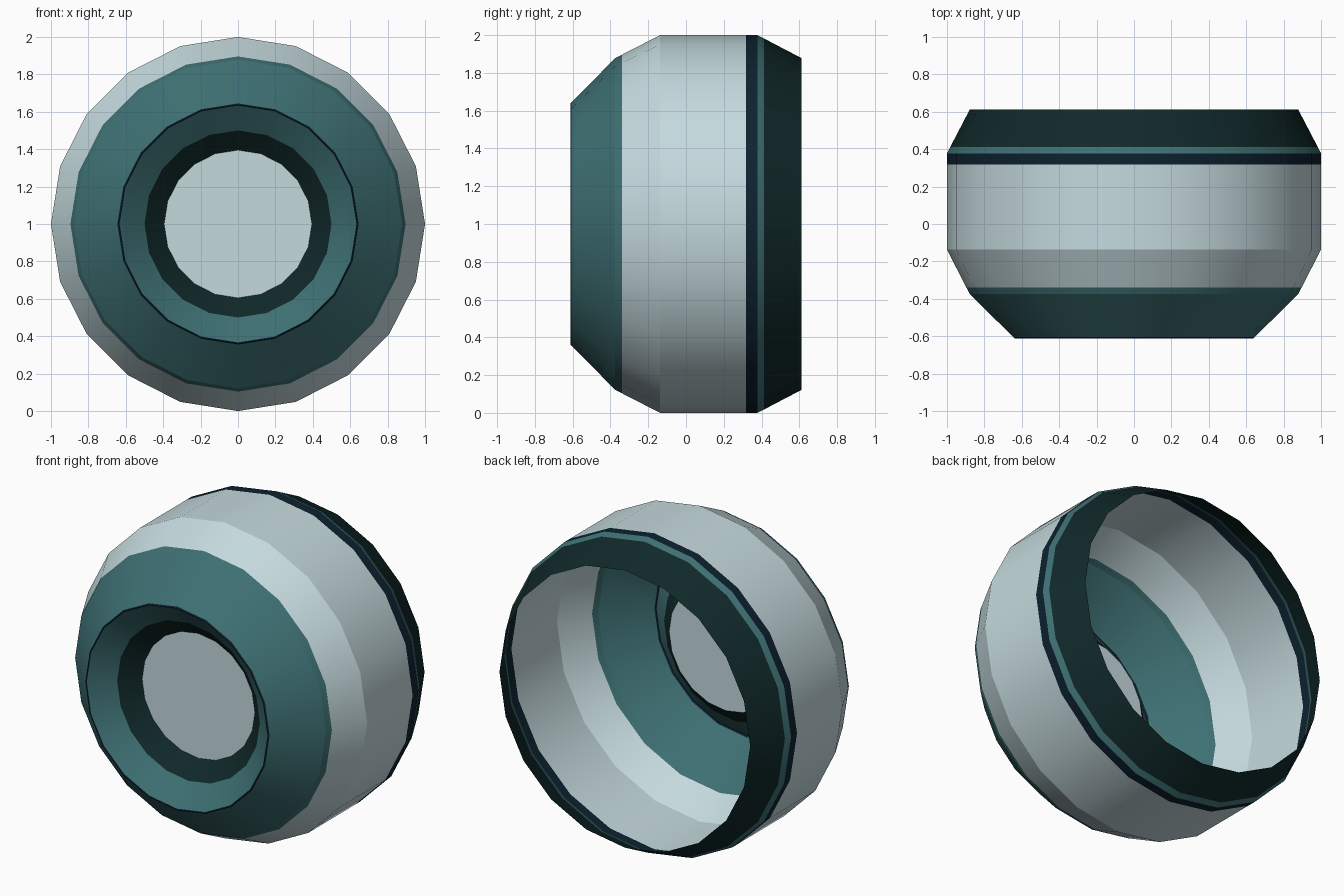
import bpy, bmesh, math

if "Cube" in bpy.data.objects:
    bpy.data.objects.remove(bpy.data.objects["Cube"])

SIDES = 20


def material(name, r, g, b):
    lin = [((c / 255 + 0.055) / 1.055) ** 2.4 for c in (r, g, b)]
    m = bpy.data.materials.new(name)
    m.diffuse_color = (*lin, 1)
    m.use_nodes = True
    m.node_tree.nodes["Principled BSDF"].inputs["Base Color"].default_value = m.diffuse_color
    return m


light = material("pale grey", 197, 218, 222)
teal = material("teal", 62, 112, 115)
dark = material("dark green", 16, 40, 41)
navy = material("dark navy", 13, 34, 48)


def lathe(name, mat, profile):
    """Spin (radius, y) points around the y axis at z = 1; hard edges between rings."""
    bm = bmesh.new()

    def ring(r, y):
        return [bm.verts.new((r * math.cos(2 * math.pi * k / SIDES), y,
                              1 + r * math.sin(2 * math.pi * k / SIDES)))
                for k in range(SIDES)]

    for a, b in zip(profile, profile[1:]):
        ra, rb = ring(*a), ring(*b)
        for k in range(SIDES):
            n = (k + 1) % SIDES
            bm.faces.new((ra[k], rb[k], rb[n], ra[n])).smooth = True
    return finish(name, mat, bm)


def finish(name, mat, bm):
    me = bpy.data.meshes.new(name)
    bm.to_mesh(me)
    bm.free()
    me.materials.append(mat)
    ob = bpy.data.objects.new(name, me)
    bpy.context.collection.objects.link(ob)
    return ob


# Front disc at the bottom of the recess
bm = bmesh.new()
bm.faces.new([bm.verts.new((0.395 * math.cos(2 * math.pi * k / SIDES), -0.395,
                            1 + 0.395 * math.sin(2 * math.pi * k / SIDES)))
              for k in range(SIDES)])
bm.normal_update()
if bm.faces[:][0].normal.y > 0:
    bmesh.ops.reverse_faces(bm, faces=bm.faces[:])
finish("front_disc", light, bm)

# Funnel and lip
lathe("recess_inner_ring", dark, [(0.395, -0.395), (0.5, -0.495)])
lathe("recess_outer_ring", teal, [(0.5, -0.495), (0.633, -0.608)])
lathe("front_lip", navy, [(0.633, -0.608), (0.638, -0.612), (0.645, -0.605)])

# Outer shell, front to back; the back is open
lathe("front_cone", teal, [(0.645, -0.605), (0.878, -0.375), (0.896, -0.34)])
lathe("main_body", light, [(0.896, -0.34), (1.0, -0.137), (1.0, 0.318)])
lathe("rear_navy_band", navy, [(1.0, 0.318), (1.0, 0.378)])
lathe("rear_teal_band", teal, [(1.0, 0.378), (0.982, 0.413)])
lathe("rear_rim", dark, [(0.982, 0.413), (0.878, 0.612)])
